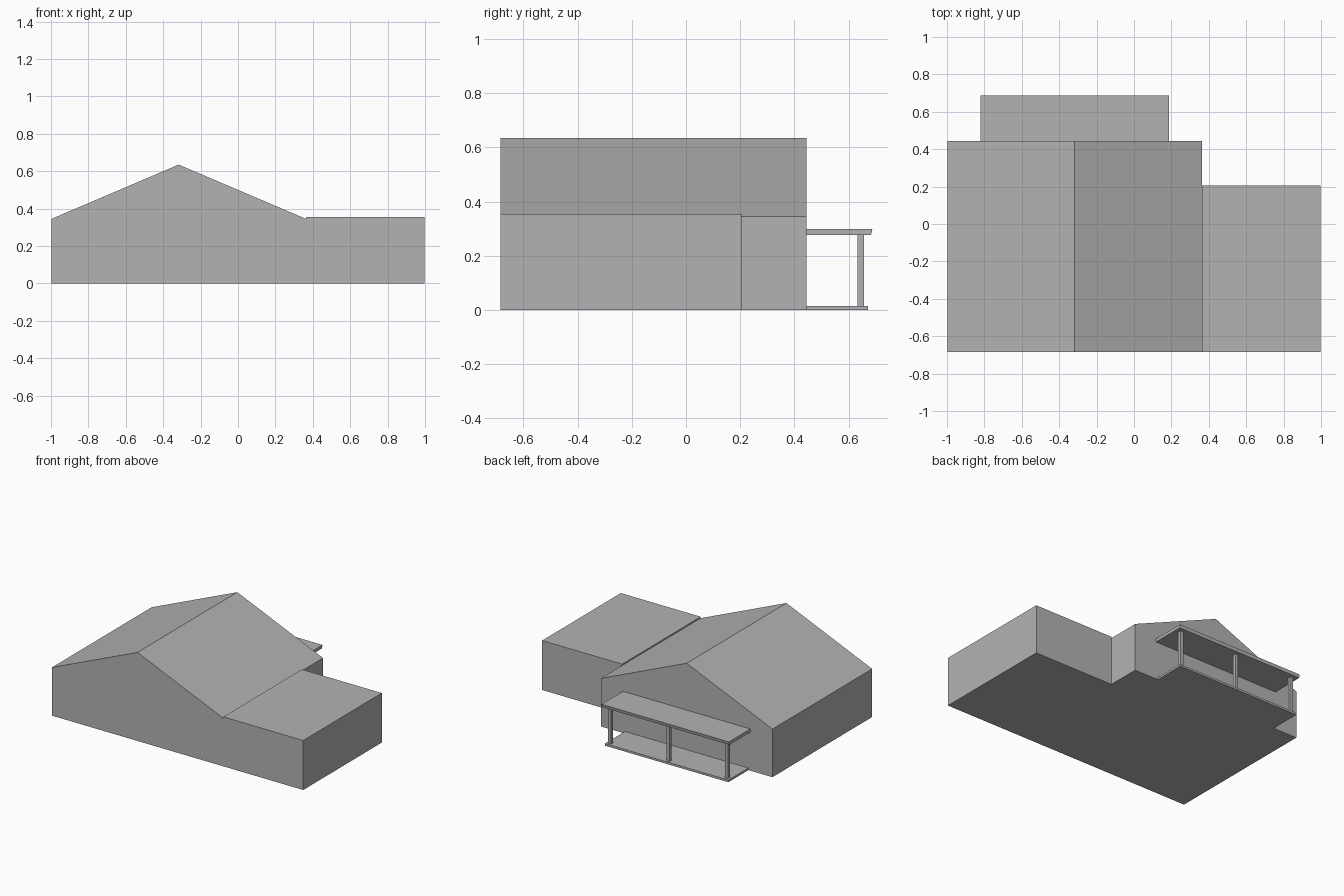
import bpy
import bmesh

cube = bpy.data.objects.get("Cube")
if cube:
    bpy.data.objects.remove(cube, do_unlink=True)

# One plain grey for the whole massing model
grey = bpy.data.materials.new("plain grey")
grey.use_nodes = True
colour = (0.45, 0.45, 0.45, 1)
grey.diffuse_color = colour
grey.node_tree.nodes["Principled BSDF"].inputs["Base Color"].default_value = colour


def finish(name, bm):
    bmesh.ops.recalc_face_normals(bm, faces=bm.faces)
    mesh = bpy.data.meshes.new(name)
    bm.to_mesh(mesh)
    bm.free()
    mesh.materials.append(grey)
    obj = bpy.data.objects.new(name, mesh)
    bpy.context.collection.objects.link(obj)
    return obj


def prism(name, profile, y0, y1):
    """Extrude an (x, z) profile from y0 to y1."""
    bm = bmesh.new()
    face = bm.faces.new([bm.verts.new((x, y0, z)) for x, z in profile])
    new = bmesh.ops.extrude_face_region(bm, geom=[face])["geom"]
    verts = [v for v in new if isinstance(v, bmesh.types.BMVert)]
    bmesh.ops.translate(bm, verts=verts, vec=(0, y1 - y0, 0))
    return finish(name, bm)


def box(name, x0, x1, y0, y1, z0, z1):
    return prism(name, [(x0, z0), (x1, z0), (x1, z1), (x0, z1)], y0, y1)


FRONT, BACK = -0.685, 0.445
LEFT, RIGHT = 0.363, -0.997
RIDGE = (LEFT + RIGHT) / 2
EAVE = 0.345

# Gabled main house
prism("main_house", [(RIGHT, 0), (LEFT, 0), (LEFT, EAVE), (RIDGE, 0.635), (RIGHT, EAVE)],
      FRONT, BACK)

# Flat-roofed side wing, slightly taller than the eave
box("side_wing", LEFT, 0.997, FRONT, 0.205, 0, 0.355)

# Back porch: floor, posts and roof centred on the ridge
box("porch_floor", RIDGE - 0.49, RIDGE + 0.49, BACK, 0.672, 0, 0.015)
for label, offset in (("right", -0.463), ("middle", 0), ("left", 0.463)):
    x = RIDGE + offset
    box(f"porch_post_{label}", x - 0.012, x + 0.012, 0.633, 0.657, 0.015, 0.276)

roof = box("porch_roof", RIDGE - 0.505, RIDGE + 0.505, BACK, 0.688, 0.276, 0.299)
# Fascia leans in a little at the bottom of the outer edge
for v in roof.data.vertices:
    if v.co.z < 0.28 and v.co.y > 0.6:
        v.co.y -= 0.005
